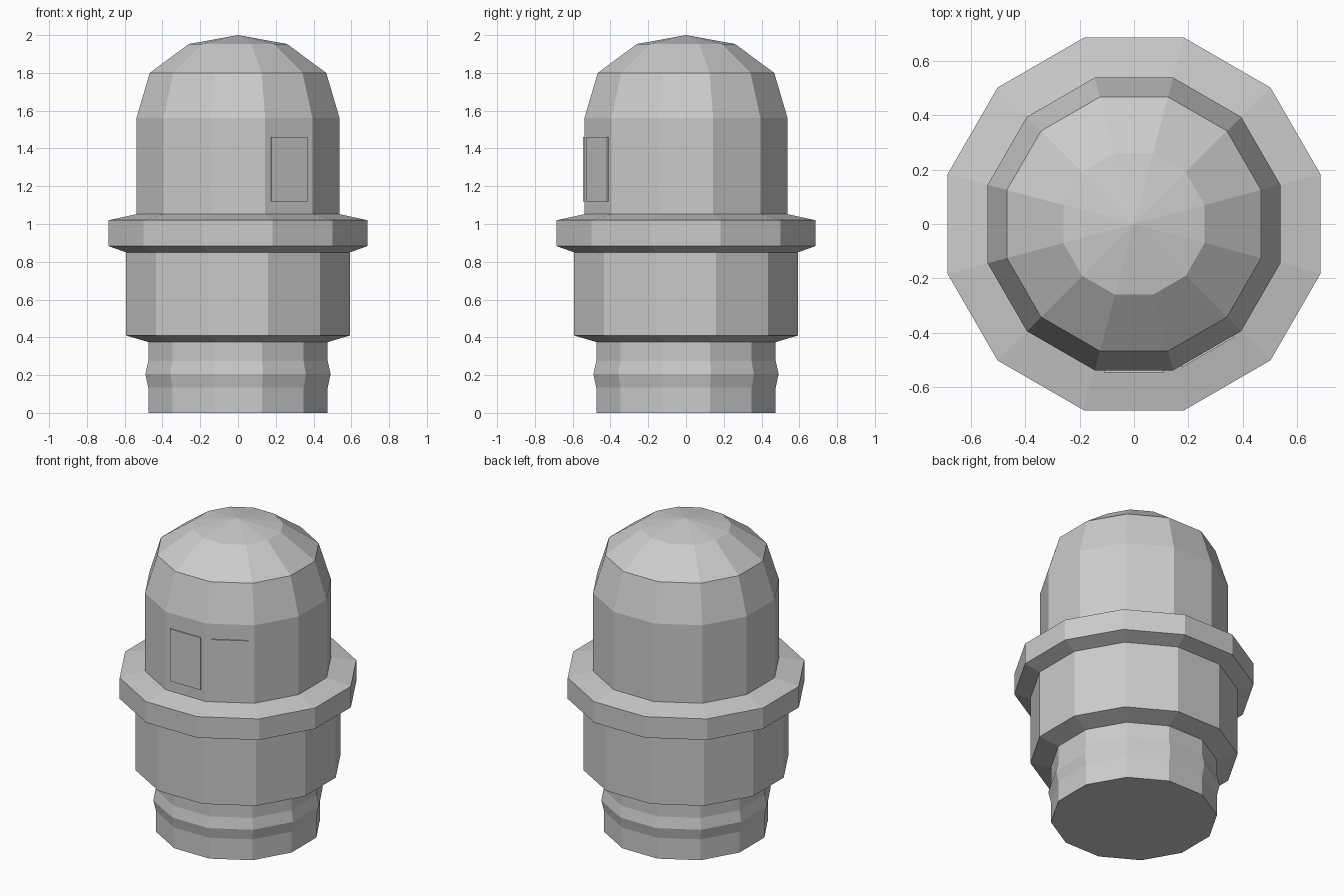
import bpy, bmesh, math
from mathutils import Matrix

if "Cube" in bpy.data.objects:
    bpy.data.objects.remove(bpy.data.objects["Cube"])

SIDES = 12
FLAT = math.cos(math.pi / SIDES)   # flat-to-corner ratio

grey = bpy.data.materials.new("plain grey")
grey.diffuse_color = (0.6, 0.6, 0.6, 1)
grey.use_nodes = True
grey.node_tree.nodes["Principled BSDF"].inputs["Base Color"].default_value = grey.diffuse_color


def finish(name, bm):
    bmesh.ops.recalc_face_normals(bm, faces=bm.faces)
    mesh = bpy.data.meshes.new(name)
    bm.to_mesh(mesh)
    bm.free()
    mesh.materials.append(grey)
    obj = bpy.data.objects.new(name, mesh)
    bpy.context.collection.objects.link(obj)
    return obj


def lathe(name, profile, floor=False, tip=None):
    """Twelve-sided turned part; profile is (half width, height)."""
    bm = bmesh.new()
    rings = []
    for w, z in profile:
        ring = []
        for i in range(SIDES):
            a = math.radians(15 + 30 * i)
            ring.append(bm.verts.new((w / FLAT * math.cos(a), w / FLAT * math.sin(a), z)))
        rings.append(ring)
    for lo, hi in zip(rings, rings[1:]):
        for i in range(SIDES):
            j = (i + 1) % SIDES
            bm.faces.new((lo[i], lo[j], hi[j], hi[i]))
    if floor:
        bm.faces.new(rings[0][::-1])
    if tip is not None:
        apex = bm.verts.new((0, 0, tip))
        for i in range(SIDES):
            bm.faces.new((rings[-1][i], rings[-1][(i + 1) % SIDES], apex))
    return finish(name, bm)


# The widths are flat-to-flat half widths
K = FLAT / math.cos(math.radians(15))

# Neck with a small raised ring, lower body, flange and domed top in one shell
lathe("capsule_body", [
    (0.475 * K, 0), (0.475, 0.135), (0.49, 0.205), (0.475, 0.275), (0.475, 0.375),
    (0.593, 0.41), (0.593, 0.85),
    (0.685, 0.883), (0.685, 1.02),
    (0.538, 1.052), (0.538, 1.56), (0.467, 1.80), (0.26, 1.953),
], floor=True, tip=2.0)

# Thin panels on the front facet and the one to its right
for name, angle in (("front_panel", -90), ("front_right_panel", -60)):
    bm = bmesh.new()
    bmesh.ops.create_cube(bm, size=1)
    bmesh.ops.scale(bm, vec=(0.008, 0.22, 0.34), verts=bm.verts)
    bmesh.ops.translate(bm, vec=(0.541, 0, 1.29), verts=bm.verts)
    bmesh.ops.rotate(bm, cent=(0, 0, 0), verts=bm.verts,
                     matrix=Matrix.Rotation(math.radians(angle), 3, 'Z'))
    finish(name, bm)
